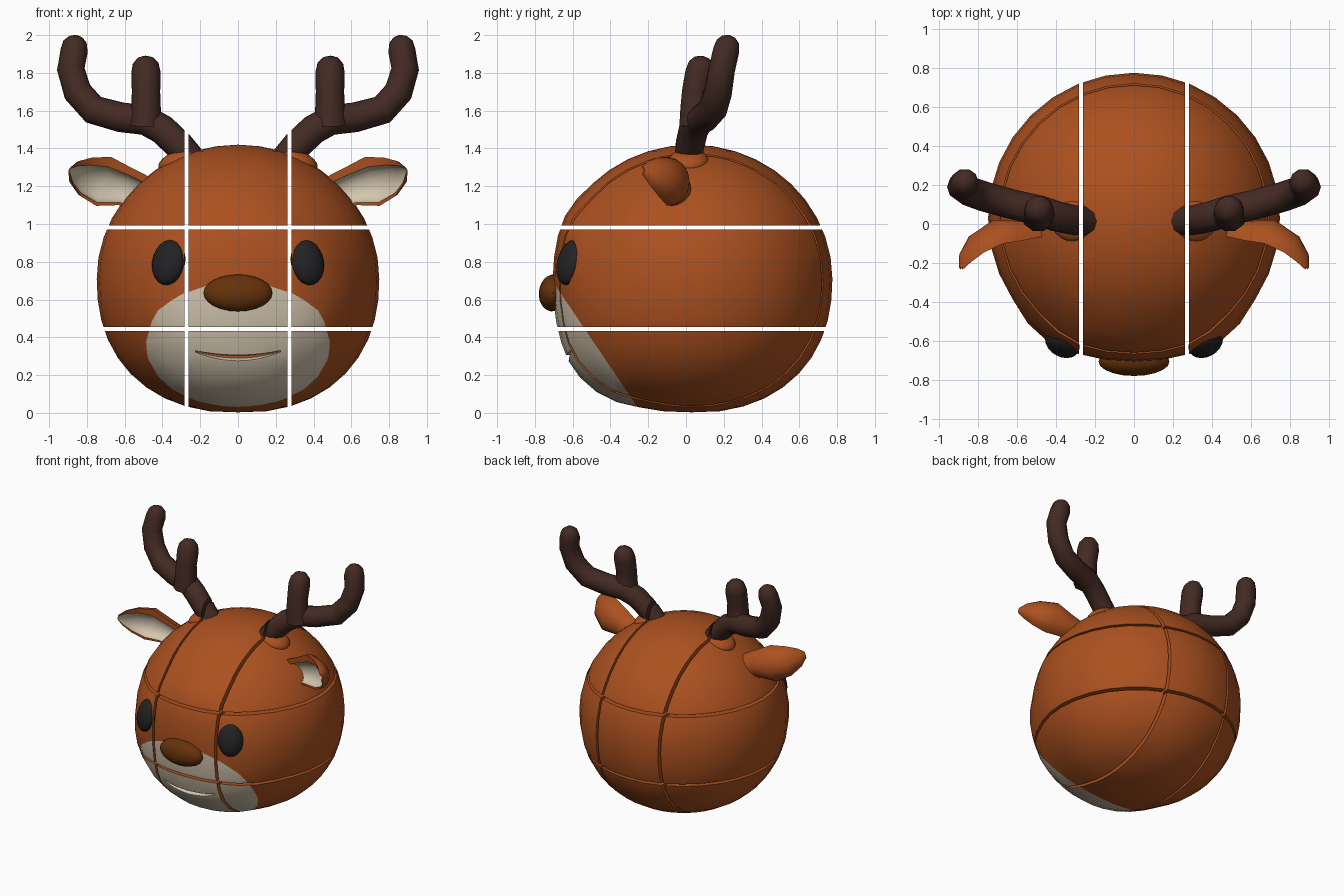
import bpy, bmesh, math
from mathutils import Vector, Matrix, Euler
from mathutils.bvhtree import BVHTree

if "Cube" in bpy.data.objects:
    bpy.data.objects.remove(bpy.data.objects["Cube"])


def material(name, rgb):
    m = bpy.data.materials.new(name)
    m.diffuse_color = (*rgb, 1)
    m.use_nodes = True
    m.node_tree.nodes["Principled BSDF"].inputs["Base Color"].default_value = m.diffuse_color
    return m


FUR = material("orange_fur", (0.41, 0.082, 0.014))
CREAM = material("cream_fur", (0.66, 0.57, 0.43))
ANTLER = material("dark_antler", (0.057, 0.023, 0.017))
BLACK = material("black_eye", (0.016, 0.016, 0.017))
NOSE = material("brown_nose", (0.13, 0.032, 0.003))


def emit(name, bm, mats, angle=40):
    bmesh.ops.recalc_face_normals(bm, faces=bm.faces[:])
    for f in bm.faces:
        f.smooth = True
    me = bpy.data.meshes.new(name)
    bm.to_mesh(me)
    bm.free()
    for m in mats:
        me.materials.append(m)
    me.set_sharp_from_angle(angle=math.radians(angle))
    ob = bpy.data.objects.new(name, me)
    bpy.context.collection.objects.link(ob)
    return ob


def loft(rings, mat=lambda j: 0):
    bm = bmesh.new()
    vs = [[bm.verts.new(p) for p in r] for r in rings]
    n = len(vs[0])
    for a, b in zip(vs, vs[1:]):
        for j in range(n):
            k = (j + 1) % n
            bm.faces.new((a[j], a[k], b[k], b[j])).material_index = mat(j)
    bm.faces.new(vs[0])
    bm.faces.new(vs[-1])
    return bm


def tube(path, sides=10):
    # path: (x, y, z, radius) stations
    pts = [Vector(p[:3]) for p in path]
    rings = []
    for i, p in enumerate(pts):
        t = (pts[min(i + 1, len(pts) - 1)] - pts[max(i - 1, 0)]).normalized()
        u = t.cross(Vector((0, 1, 0))).normalized()
        w = u.cross(t)
        rings.append([p + path[i][3] * (u * math.cos(a) + w * math.sin(a))
                      for a in (2 * math.pi * k / sides for k in range(sides))])
    return loft(rings)


def ellipsoid(loc, radii, rot=(0, 0, 0), seg=20, rows=12):
    bm = bmesh.new()
    bmesh.ops.create_uvsphere(bm, u_segments=seg, v_segments=rows, radius=1)
    m = Matrix.Translation(loc) @ Euler(rot).to_matrix().to_4x4() @ Matrix.Diagonal((*radii, 1))
    bmesh.ops.transform(bm, matrix=m, verts=bm.verts[:])
    return bm


# ranges between the see-through slits
XS = ((-9, -0.282), (-0.262, 0.262), (0.282, 9))
ZS = ((-9, 0.434), (0.454, 0.972), (0.992, 9))


def emit_cells(name, bm, mats):
    # split a closed mesh into blocks along the slits and cap each block
    for i, xr in enumerate(XS):
        for j, zr in enumerate(ZS):
            c = bm.copy()
            for axis, (lo, hi) in ((Vector((1, 0, 0)), xr), (Vector((0, 0, 1)), zr)):
                for d, sgn in ((lo, -1), (hi, 1)):
                    if not c.faces:
                        continue
                    bmesh.ops.bisect_plane(c, geom=c.verts[:] + c.edges[:] + c.faces[:],
                                           plane_co=axis * d, plane_no=axis * sgn,
                                           clear_outer=True)
                    rim = [e for e in c.edges if e.is_boundary]
                    if rim:
                        res = bmesh.ops.holes_fill(c, edges=rim, sides=0)
                        for f in res["faces"]:
                            f.material_index = 0
            if c.faces:
                emit(f"{name}_{i}_{j}", c, mats)
            else:
                c.free()
    bm.free()


# head: ellipsoid, fuller below, with a puffed muzzle and flattened front
head = bmesh.new()
bmesh.ops.create_uvsphere(head, u_segments=32, v_segments=20, radius=1)
muzzle_dir = Vector((0, -0.95, -0.3)).normalized()
for v in head.verts:
    t = min(1, max(0, (v.co.normalized().dot(muzzle_dir) - 0.5) / 0.3))
    k = 1 + 0.042 * t * t * (3 - 2 * t)
    u = -v.co.z
    if 0 < u < 0.999:
        full = (1 - u ** 2.25) ** (1 / 2.25) / math.sqrt(1 - u * u)
        v.co.x *= full
        v.co.y *= full
    x, y, z = v.co * k
    y = 0.03 + 0.745 * y
    if y < -0.6:
        y = -0.6 + (y + 0.6) * 0.72
    v.co = (0.748 * x, y, max(0.003, 0.71 + 0.71 * z))

# muzzle patch: slanted plane cut, cream in front of it
co, no = Vector((0, -0.27, 0.05)), Vector((0, -0.83, -0.56)).normalized()
bmesh.ops.bisect_plane(head, geom=head.verts[:] + head.edges[:] + head.faces[:],
                       plane_co=co, plane_no=no)
for f in head.faces:
    f.material_index = int((f.calc_center_median() - co).dot(no) > 0)
surface = BVHTree.FromBMesh(head)
emit_cells("head_block", head, [FUR, CREAM])

# mouth: smiling wedge notch with a cream floor and a brown back
rings = []
for i in range(17):
    s = -1 + i / 8
    x, z = 0.226 * s, 0.298 + 0.03 * s * s
    h = 0.2 + 0.8 * (1 - s * s)
    y = surface.ray_cast(Vector((x, -2, z)), Vector((0, 1, 0)))[0].y
    rings.append([(x, y - 0.05, z + 0.012 * h), (x, y + 0.045, z + 0.005 * h),
                  (x, y + 0.045, z - 0.008 * h), (x, y - 0.05, z - 0.045 * h)])
cutter = emit("mouth_cutter", loft(rings, lambda j: 0 if j == 1 else 1), [FUR, CREAM])
block = bpy.data.objects["head_block_1_0"]
cut = block.modifiers.new("mouth", "BOOLEAN")
cut.operation, cut.solver, cut.object = "DIFFERENCE", "EXACT", cutter
bpy.context.view_layer.objects.active = block
bpy.ops.object.modifier_apply(modifier="mouth")
block.data.set_sharp_from_angle(angle=math.radians(40))
bpy.data.objects.remove(cutter)

# nose
emit("nose", ellipsoid((0, -0.705, 0.635), (0.182, 0.074, 0.098), (-0.1, 0, 0)), [NOSE])

for s, side in ((1, "right"), (-1, "left")):
    # eye
    emit(f"eye_{side}", ellipsoid((s * 0.367, -0.612, 0.797), (0.094, 0.062, 0.124),
                                  (-0.28, 0, s * 0.5)), [BLACK])

    # ear: cupped leaf with crescent sections (x, y, z, half width, depth, back turn)
    rings = []
    for x, y, z, w, d, a in ((0.48, -0.06, 1.15, 0.095, 0.10, 0),
                             (0.60, -0.085, 1.20, 0.105, 0.105, 0),
                             (0.71, -0.10, 1.225, 0.135, 0.12, 0.1),
                             (0.80, -0.145, 1.25, 0.108, 0.095, 0.4),
                             (0.855, -0.195, 1.272, 0.066, 0.055, 0.7),
                             (0.882, -0.232, 1.285, 0.022, 0.02, 0.8)):
        across, back = Vector((-0.3, 0, 0.954)), Vector((math.sin(a), math.cos(a), 0))
        c = Vector((x, y, z))
        th = [math.pi * k / 8 for k in range(9)]
        ring = [c + across * w * math.cos(t) + back * d * math.sin(t) for t in th]
        ring += [c + across * w * (0.73 * math.cos(t) - 0.13) + back * d * 0.6 * math.sin(t)
                 for t in reversed(th)]
        rings.append([(s * p.x, p.y, p.z) for p in ring])
    emit(f"ear_{side}", loft(rings, lambda j: int(9 <= j <= 16)), [FUR, CREAM])

    # fur collar at the antler base
    emit_cells(f"antler_collar_{side}",
               ellipsoid((s * 0.312, 0.015, 1.335), (0.115, 0.105, 0.055), (0, s * 0.35, 0)), [FUR])

    # antler main beam and inner tine
    beam = ((0.22, 0.01, 1.31, 0.075), (0.31, 0.02, 1.415, 0.078), (0.40, 0.04, 1.50, 0.079),
            (0.49, 0.07, 1.55, 0.08), (0.62, 0.10, 1.565, 0.079), (0.765, 0.14, 1.605, 0.078),
            (0.85, 0.17, 1.70, 0.076), (0.885, 0.19, 1.82, 0.073), (0.867, 0.213, 1.92, 0.072),
            (0.863, 0.222, 1.965, 0.062), (0.86, 0.226, 1.99, 0.037), (0.86, 0.228, 2.0, 0.008))
    tine = ((0.49, 0.05, 1.52, 0.09), (0.487, 0.045, 1.62, 0.078), (0.487, 0.05, 1.70, 0.075),
            (0.487, 0.07, 1.80, 0.078), (0.489, 0.08, 1.85, 0.068), (0.49, 0.085, 1.88, 0.042),
            (0.49, 0.086, 1.89, 0.008))
    emit_cells(f"antler_beam_{side}", tube([(s * p[0], *p[1:]) for p in beam]), [ANTLER])
    emit(f"antler_tine_{side}", tube([(s * p[0], *p[1:]) for p in tine]), [ANTLER])
